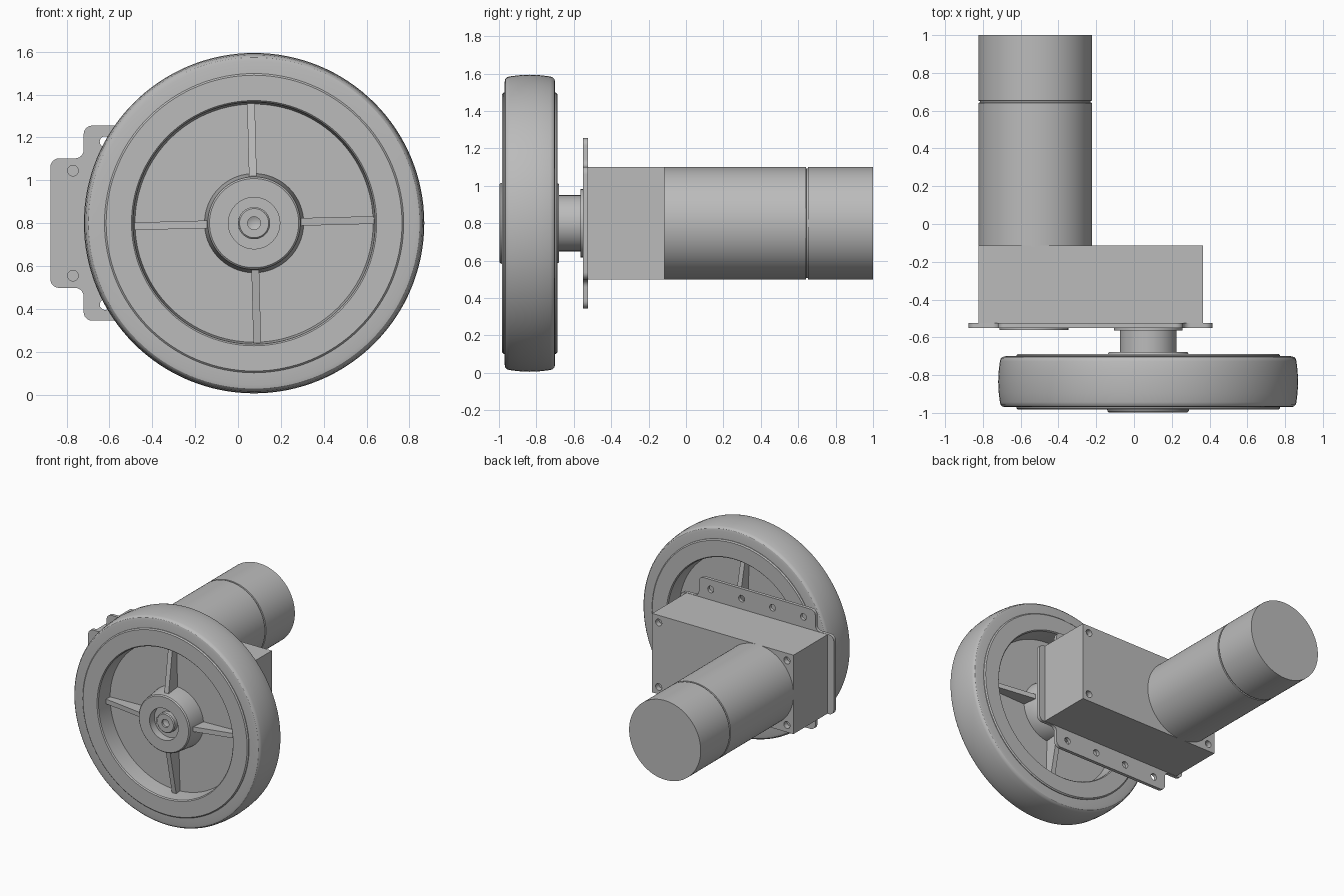
import bpy, bmesh, math
from mathutils import Matrix, Vector

cube = bpy.data.objects.get("Cube")
if cube:
    bpy.data.objects.remove(cube, do_unlink=True)

GREY = (0.5, 0.5, 0.5, 1)
grey = bpy.data.materials.new("plain grey")
grey.use_nodes = True
grey.diffuse_color = GREY
grey.node_tree.nodes["Principled BSDF"].inputs["Base Color"].default_value = GREY

WHEEL = (0.075, 0.80)    # x, z of the wheel axle
MOTOR = (-0.523, 0.80)   # x, z of the motor axis
MID = -0.835             # y of the wheel's middle plane


def finish(bm, name, smooth=True):
    bmesh.ops.recalc_face_normals(bm, faces=bm.faces)
    me = bpy.data.meshes.new(name)
    bm.to_mesh(me)
    bm.free()
    me.materials.append(grey)
    ob = bpy.data.objects.new(name, me)
    bpy.context.collection.objects.link(ob)
    if smooth:
        bpy.ops.object.select_all(action='DESELECT')
        ob.select_set(True)
        bpy.context.view_layer.objects.active = ob
        bpy.ops.object.shade_smooth_by_angle(angle=math.radians(30))
    return ob


def lathe(name, centre, profile, closed=False, steps=96):
    """Revolve (radius, y) points round an axis along y."""
    bm = bmesh.new()
    pts = [bm.verts.new((centre[0] + r, y, centre[1])) for r, y in profile]
    edges = [bm.edges.new(p) for p in zip(pts, pts[1:])]
    if closed:
        edges.append(bm.edges.new((pts[-1], pts[0])))
    bmesh.ops.spin(bm, geom=pts + edges, cent=(centre[0], 0, centre[1]),
                   axis=(0, 1, 0), angle=math.tau, steps=steps, use_duplicate=False)
    bmesh.ops.remove_doubles(bm, verts=bm.verts, dist=1e-5)
    return finish(bm, name)


def disc(name, centre, radius, y0, y1):
    return lathe(name, centre, [(0, y0), (radius, y0), (radius, y1), (0, y1)])


def cut_holes(ob, spots, radius, y, depth):
    """Drill round holes along y at each (x, z) spot."""
    bm = bmesh.new()
    for x, z in spots:
        place = Matrix.Translation((x, y, z)) @ Matrix.Rotation(math.pi / 2, 4, 'X')
        bmesh.ops.create_cone(bm, cap_ends=True, segments=20, radius1=radius,
                              radius2=radius, depth=depth, matrix=place)
    cutter = finish(bm, ob.name + "_hole_cutter", False)
    cutter.hide_render = True
    cutter.hide_set(True)
    mod = ob.modifiers.new("holes", 'BOOLEAN')
    mod.object = cutter
    mod.operation = 'DIFFERENCE'
    mod.solver = 'EXACT'
    bpy.context.view_layer.objects.active = ob
    bpy.ops.object.modifier_apply(modifier=mod.name)
    bpy.data.objects.remove(cutter, do_unlink=True)


def both_sides(half):
    """Mirror (radius, offset) points across the wheel's middle plane."""
    return [(r, MID - o) for r, o in half] + [(r, MID + o) for r, o in reversed(half)]


# Tyre with a slightly crowned tread and rounded shoulders
lathe("tyre", WHEEL, both_sides(
    [(0.66, 0.135), (0.755, 0.135), (0.772, 0.131), (0.781, 0.122),
     (0.785, 0.108), (0.791, 0.06), (0.794, 0.0)]), closed=True, steps=128)

# Rim, web and hub
lathe("rim", WHEEL, both_sides(
    [(0.555, 0.01), (0.565, 0.14), (0.572, 0.148), (0.69, 0.148), (0.698, 0.14),
     (0.698, 0.11)]), closed=True, steps=128)
lathe("web", WHEEL, both_sides([(0.2, 0.015), (0.56, 0.015)]), closed=True)
lathe("hub", WHEEL, [(0.12, -0.94), (0.12, -0.998), (0.208, -0.998), (0.216, -0.99),
                     (0.233, MID), (0.216, -0.69), (0.208, -0.678), (0.07, -0.678),
                     (0.07, -0.94)], closed=True)

# Four tapered spokes, deep at the hub and shallow at the rim
axle = Vector((WHEEL[0], MID, WHEEL[1]))
for i in range(4):
    bm = bmesh.new()
    outline = [(0.21, -0.125), (0.562, -0.06), (0.562, 0.06), (0.21, 0.125)]
    face = bm.faces.new([bm.verts.new((r, o, -0.018)) for r, o in outline])
    ext = bmesh.ops.extrude_face_region(bm, geom=[face])["geom"]
    bmesh.ops.translate(bm, vec=(0, 0, 0.036),
                        verts=[v for v in ext if isinstance(v, bmesh.types.BMVert)])
    turn = Matrix.Rotation(-math.radians(1.5) - i * math.pi / 2, 4, 'Y')
    bmesh.ops.transform(bm, matrix=Matrix.Translation(axle) @ turn, verts=bm.verts)
    finish(bm, f"spoke_{i + 1}", False)

# Drive shaft with centre hole, key, and collar behind the wheel
lathe("shaft", WHEEL, [(0, -0.95), (0.03, -0.965), (0.03, -0.98), (0.068, -0.98),
                       (0.075, -0.973), (0.075, -0.60), (0, -0.60)], steps=48)
disc("shaft_collar", WHEEL, 0.15, -0.69, -0.55)
disc("bearing_flange", WHEEL, 0.182, -0.563, -0.53)
disc("motor_boss", (-0.53, 0.80), 0.182, -0.56, -0.53)


def box(name, lo, hi):
    bm = bmesh.new()
    bmesh.ops.create_cube(bm, size=1)
    for v in bm.verts:
        v.co = [a + (c + 0.5) * (b - a) for c, a, b in zip(v.co, lo, hi)]
    return finish(bm, name, False)


box("shaft_key", (0.0, -0.978, 0.775), (0.03, -0.93, 0.825))

# Gearbox housing with a screw hole in each rear corner
gearbox = box("gearbox", (-0.823, -0.53, 0.5), (0.365, -0.115, 1.1))
cut_holes(gearbox, [(x, z) for x in (-0.768, 0.31) for z in (0.555, 1.045)],
          0.026, -0.115, 0.08)

# Cross-shaped mounting plate with rounded corners
PX = -0.23
w1, w2, h1, h2 = 0.645, 0.49, 0.302, 0.455
quarter = [(w1, h1), (w2, h1), (w2, h2)]
loop = (quarter + [(-x, z) for x, z in reversed(quarter)]
        + [(-x, -z) for x, z in quarter] + [(x, -z) for x, z in reversed(quarter)])
bm = bmesh.new()
verts = [bm.verts.new((PX + x, -0.55, 0.80 + z)) for x, z in loop]
face = bm.faces.new(verts)
bmesh.ops.bevel(bm, geom=verts, offset=0.04, segments=6, profile=0.5, affect='VERTICES')
ext = bmesh.ops.extrude_face_region(bm, geom=bm.faces[:])["geom"]
bmesh.ops.translate(bm, vec=(0, 0.025, 0),
                    verts=[v for v in ext if isinstance(v, bmesh.types.BMVert)])
plate = finish(bm, "mounting_plate")
holes = [(PX + s * 0.54, 0.80 + t * 0.245) for s in (-1, 1) for t in (-1, 1)]
holes += [(PX + s * 0.13, 0.80 + t * 0.38) for s in (-3, -1, 1, 3) for t in (-1, 1)]
cut_holes(plate, holes, 0.025, -0.54, 0.1)

# Motor body with a thin groove before the end cap
lathe("motor", MOTOR, [(0, -0.12), (0.301, -0.12), (0.301, 0.641), (0.293, 0.643),
                       (0.293, 0.651), (0.301, 0.653), (0.301, 1.0), (0, 1.0)])
